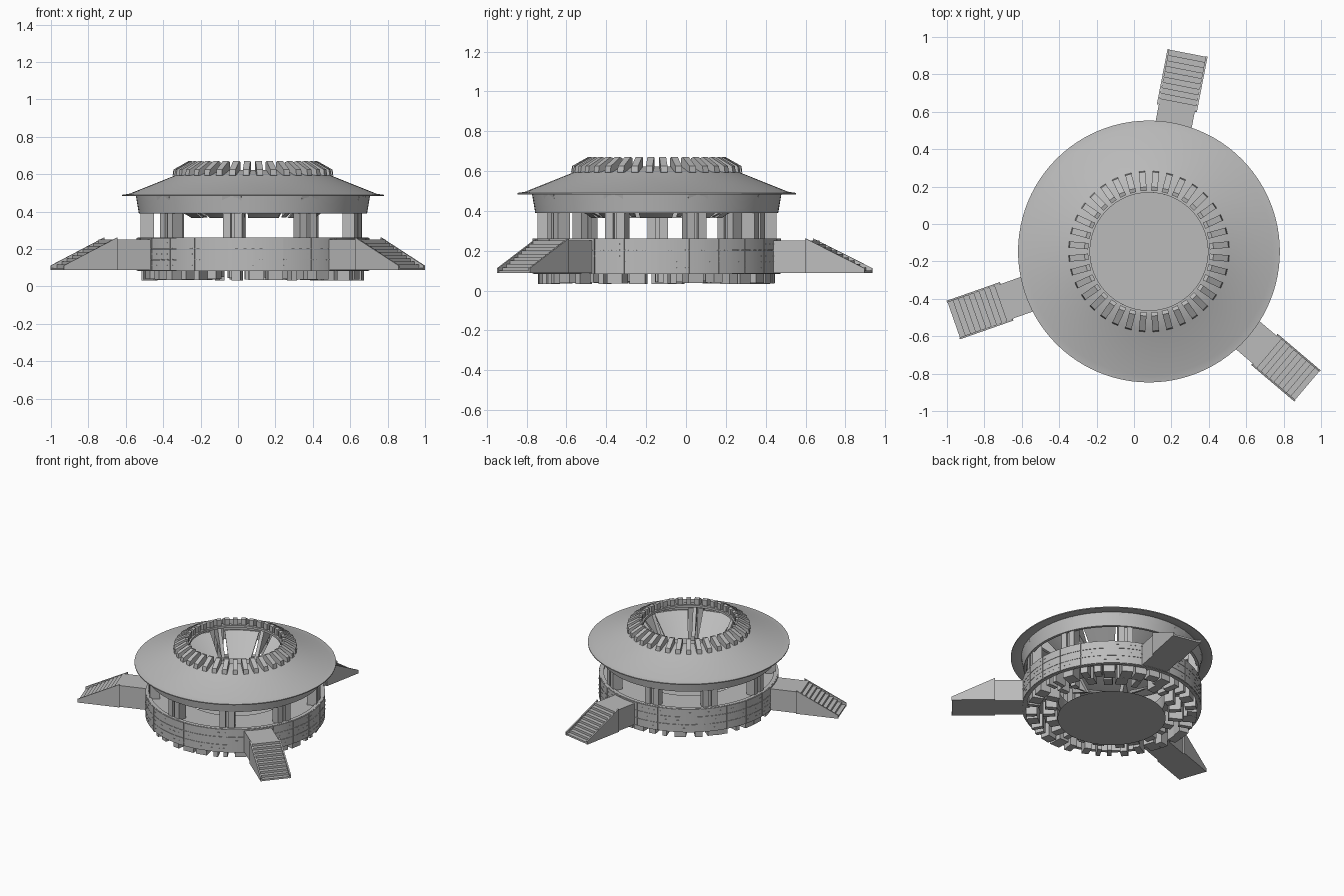
import bpy, bmesh, math, random
from mathutils import Matrix, Vector

cube = bpy.data.objects.get("Cube")
if cube:
    bpy.data.objects.remove(cube, do_unlink=True)

random.seed(4)
CENTRE = Vector((0.08, -0.147, 0))
POST_ANGLES = [19.5 + 40 * i for i in range(9)]

grey = bpy.data.materials.new("concrete_grey")
grey.use_nodes = True
grey.diffuse_color = (0.5, 0.5, 0.5, 1)
grey.node_tree.nodes["Principled BSDF"].inputs["Base Color"].default_value = (0.5, 0.5, 0.5, 1)


def finish(name, bm, smooth=False):
    bmesh.ops.recalc_face_normals(bm, faces=bm.faces)
    mesh = bpy.data.meshes.new(name)
    bm.to_mesh(mesh)
    bm.free()
    mesh.materials.append(grey)
    obj = bpy.data.objects.new(name, mesh)
    obj.location = CENTRE
    bpy.context.collection.objects.link(obj)
    if smooth:
        bpy.ops.object.select_all(action="DESELECT")
        obj.select_set(True)
        bpy.context.view_layer.objects.active = obj
        bpy.ops.object.shade_smooth_by_angle(angle=math.radians(30))


def add_fin(bm, profile, width, angle, shift=0):
    """Extrude a closed (radius, height) profile sideways, turned to an angle."""
    turn = Matrix.Rotation(math.radians(angle), 3, "Z")
    sides = [[bm.verts.new(turn @ Vector((r, shift + s * width / 2, z))) for r, z in profile]
             for s in (-1, 1)]
    bm.faces.new(sides[0])
    bm.faces.new(sides[1][::-1])
    n = len(profile)
    for i in range(n):
        j = (i + 1) % n
        bm.faces.new((sides[0][i], sides[0][j], sides[1][j], sides[1][i]))


def rect(r0, r1, z0, z1):
    return [(r0, z0), (r1, z0), (r1, z1), (r0, z1)]


def add_arc(bm, profile, start, end, steps):
    """Sweep a closed profile round the axis between two angles, with end caps."""
    rings = []
    for k in range(steps + 1):
        a = math.radians(start + (end - start) * k / steps)
        rings.append([bm.verts.new((r * math.cos(a), r * math.sin(a), z)) for r, z in profile])
    n = len(profile)
    for a, b in zip(rings, rings[1:]):
        for i in range(n):
            j = (i + 1) % n
            bm.faces.new((a[i], a[j], b[j], b[i]))
    bm.faces.new(rings[0])
    bm.faces.new(rings[-1][::-1])


def lathe(name, profile, steps=96):
    """Full revolution of a closed profile."""
    bm = bmesh.new()
    verts = [bm.verts.new((r, 0, z)) for r, z in profile]
    edges = [bm.edges.new(pair) for pair in zip(verts, verts[1:] + verts[:1])]
    bmesh.ops.spin(bm, geom=verts + edges, axis=(0, 0, 1), cent=(0, 0, 0),
                   angle=2 * math.pi, steps=steps)
    bmesh.ops.remove_doubles(bm, verts=bm.verts, dist=0.0001)
    finish(name, bm, True)


# Flat ground disc under the central court
bm = bmesh.new()
bmesh.ops.create_circle(bm, cap_ends=True, segments=96, radius=0.375)
finish("ground_disc", bm)

# Ring-shaped drum with an open court, and the upper band
lathe("main_drum", [(0.37, 0.14), (0.595, 0.14), (0.595, 0.083), (0.618, 0.083),
                    (0.618, 0.262), (0.59, 0.262), (0.59, 0.25), (0.37, 0.25)])
lathe("upper_band", [(0.59, 0.39), (0.61, 0.39), (0.627, 0.49), (0.59, 0.49)])

# Wide shallow roof with a thin lip and central opening
lathe("roof", [(0.7, 0.483), (0.7, 0.49), (0.66, 0.496), (0.42, 0.592), (0.335, 0.622),
               (0.315, 0.622), (0.315, 0.605), (0.42, 0.578), (0.64, 0.483)])

# Sloping funnel panels under the roof, split at the posts
bm = bmesh.new()
for angle in POST_ANGLES:
    add_arc(bm, [(0.315, 0.365), (0.33, 0.365), (0.51, 0.502), (0.495, 0.502)],
            angle + 6, angle + 34, 8)
finish("funnel_panels", bm, True)

# Ring of radial blocks round the opening
bm = bmesh.new()
for i in range(36):
    add_fin(bm, [(0.43, 0.592), (0.425, 0.625), (0.345, 0.67), (0.325, 0.665), (0.325, 0.61)],
            0.034, i * 10 + 5)
finish("crown_blocks", bm)

# Paired posts carrying the roof, with a brace rising along each funnel gap
bm = bmesh.new()
for angle in POST_ANGLES:
    for shift in (-0.031, 0.031):
        add_fin(bm, [(0.53, 0.24), (0.6, 0.24), (0.6, 0.39), (0.628, 0.49), (0.53, 0.5)],
                0.042, angle, shift)
    add_fin(bm, rect(0.545, 0.58, 0.24, 0.49), 0.03, angle)
    add_fin(bm, [(0.33, 0.37), (0.54, 0.47), (0.54, 0.53), (0.45, 0.56)], 0.025, angle)
finish("roof_posts", bm)

# Raised wall panels in three courses
bm = bmesh.new()
for i in range(24):
    for course in range(3):
        z = 0.085 + course * 0.059
        add_arc(bm, rect(0.612, 0.624, z, z + 0.057), i * 15 + 0.2, i * 15 + 14.8, 4)
finish("wall_panels", bm, True)

# Small slit windows scattered along rows of the wall
bm = bmesh.new()
for row in range(5):
    for i in range(90):
        if random.random() < 0.5:
            z = 0.112 + row * 0.03
            add_fin(bm, rect(0.618, 0.626, z, z + 0.004), 0.016, i * 4 + 2)
finish("slit_windows", bm)

# Two rings of blocks of mixed size below the drum
bm = bmesh.new()
for i in range(24):
    add_fin(bm, rect(random.uniform(0.385, 0.41), random.uniform(0.46, 0.5),
                     random.uniform(0.032, 0.05), 0.15),
            random.choice((0.04, 0.06, 0.08)), i * 15 + random.uniform(-2, 2))
for i in range(36):
    add_fin(bm, rect(random.uniform(0.49, 0.53), 0.594, random.uniform(0.032, 0.04), 0.15),
            random.choice((0.03, 0.05, 0.08)), i * 10 + random.uniform(-2, 2))
finish("under_blocks", bm)

# Three entrance stairs with landings and side walls, each (angle, outer radius)
STEPS, LOW, HIGH, TOE = 10, 0.087, 0.25, 0.1
landings, flights, walls = bmesh.new(), bmesh.new(), bmesh.new()
for angle, end in ((79, 1.08), (199.3, 1.106), (319.7, 1.109)):
    start = end - 0.295
    add_fin(landings, rect(0.57, start, LOW, HIGH), 0.196, angle)
    stair = [(end, LOW), (start, LOW)]
    for k in range(STEPS):
        z = HIGH - (HIGH - TOE) * k / (STEPS - 1)
        stair += [(start + 0.295 * (k + j) / STEPS, z) for j in (0, 1)]
    add_fin(flights, stair, 0.198, angle)
    for shift in (-0.104, 0.104):
        add_fin(walls, [(start - 0.005, LOW), (end + 0.003, LOW), (end + 0.003, 0.112),
                        (start - 0.005, 0.262)], 0.01, angle, shift)
finish("landings", landings)
finish("stair_flights", flights)
finish("stair_side_walls", walls)
